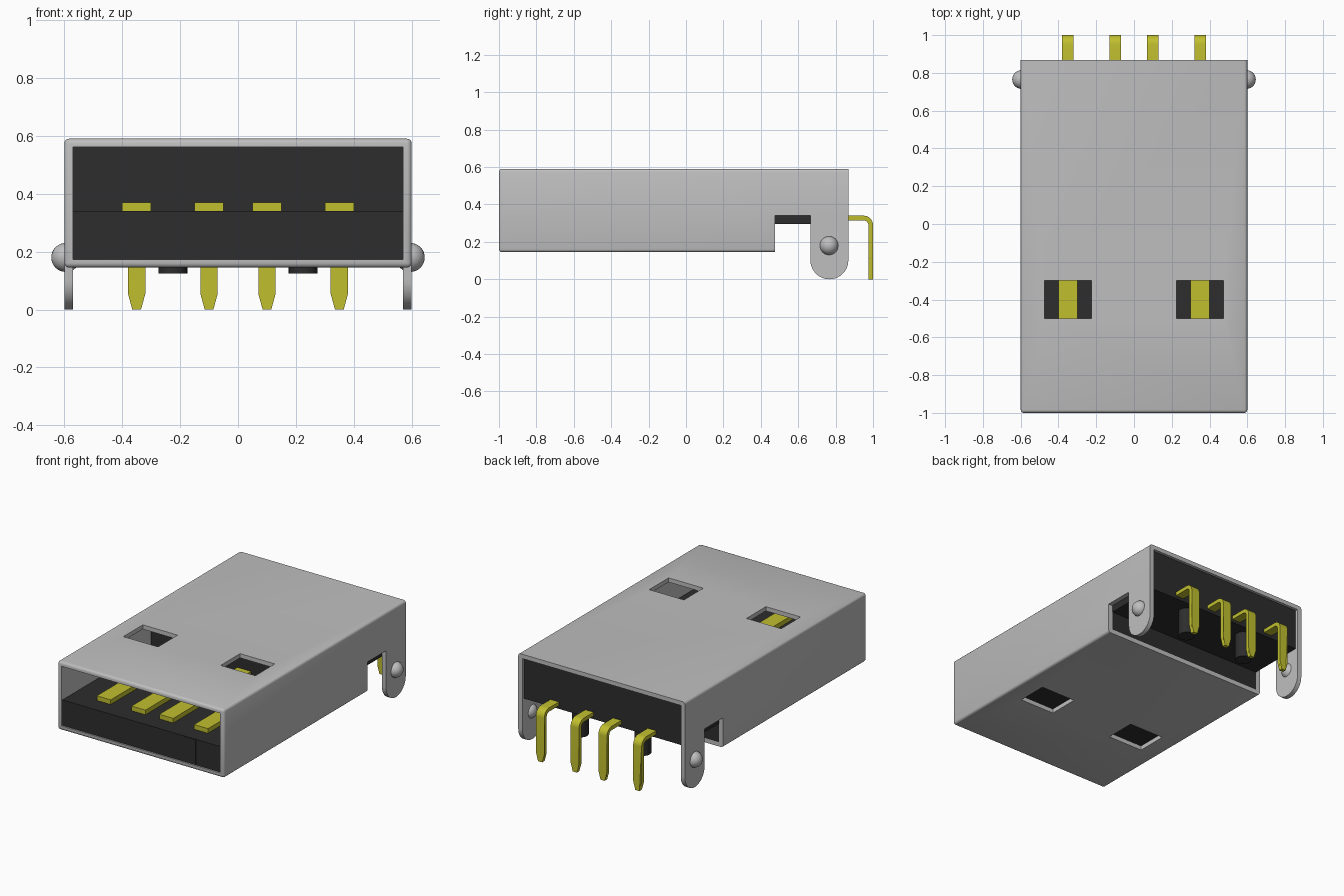
import bpy, bmesh, math

if "Cube" in bpy.data.objects:
    bpy.data.objects.remove(bpy.data.objects["Cube"])


def material(name, rgb):
    m = bpy.data.materials.new(name)
    m.diffuse_color = (*rgb, 1)
    m.use_nodes = True
    m.node_tree.nodes["Principled BSDF"].inputs["Base Color"].default_value = m.diffuse_color
    return m


STEEL = material("steel grey", (0.52, 0.52, 0.52))
BLACK = material("black plastic", (0.026, 0.026, 0.026))
GOLD = material("gold contact", (0.53, 0.52, 0.028))


def finish(bm, name, mat, smooth=False):
    bmesh.ops.recalc_face_normals(bm, faces=bm.faces)
    me = bpy.data.meshes.new(name)
    bm.to_mesh(me)
    bm.free()
    ob = bpy.data.objects.new(name, me)
    bpy.context.collection.objects.link(ob)
    if mat:
        me.materials.append(mat)
    if smooth:
        shade(ob)
    return ob


def shade(ob):
    bpy.ops.object.select_all(action='DESELECT')
    bpy.context.view_layer.objects.active = ob
    ob.select_set(True)
    bpy.ops.object.shade_smooth_by_angle(angle=math.radians(32))


def box_bm(x, y, z):
    bm = bmesh.new()
    bmesh.ops.create_cube(bm, size=1)
    for v in bm.verts:
        for i, (a, b) in enumerate((x, y, z)):
            v.co[i] = a if v.co[i] < 0 else b
    return bm


def box(name, x, y, z, mat=None):
    return finish(box_bm(x, y, z), name, mat)


def prism_bm(points, x0, x1):
    """Extrude a (y, z) profile along x."""
    bm = bmesh.new()
    face = bm.faces.new([bm.verts.new((x0, y, z)) for y, z in points])
    new = bmesh.ops.extrude_face_region(bm, geom=[face])["geom"]
    for v in new:
        if isinstance(v, bmesh.types.BMVert):
            v.co.x = x1
    return bm


def arc(cy, cz, r, a0, a1, n):
    return [(cy + r * math.cos(math.radians(a0 + (a1 - a0) * i / n)),
             cz + r * math.sin(math.radians(a0 + (a1 - a0) * i / n))) for i in range(n + 1)]


# Metal shell: rounded box, hollowed, opened under the rear, four windows
bm = box_bm((-0.6, 0.6), (-1, 0.868), (0.145, 0.59))
edges = [e for e in bm.edges if not all(v.co.y > 0.8 for v in e.verts)]
bmesh.ops.bevel(bm, geom=edges, offset=0.016, segments=3, affect='EDGES', profile=0.5)
shell = finish(bm, "shell", STEEL)
cutters = [box("cut_hollow", (-0.57, 0.57), (-1.2, 1.2), (0.173, 0.562)),
           box("cut_rear", (-0.8, 0.8), (0.475, 1.2), (0, 0.34))]
for s in (-1, 1):
    cutters.append(box("cut_window", (s * 0.35 - 0.125, s * 0.35 + 0.125),
                       (-0.5, -0.3), (0, 0.8)))
bpy.context.view_layer.objects.active = shell
for c in cutters:
    mod = shell.modifiers.new("cut", 'BOOLEAN')
    mod.operation, mod.solver, mod.object = 'DIFFERENCE', 'EXACT', c
    bpy.ops.object.modifier_apply(modifier=mod.name)
    bpy.data.objects.remove(c)
shell.data.materials.clear()
shell.data.materials.append(STEEL)
shade(shell)

# Plastic body: tongue in front, full block behind, stepped underside
profile = [(-0.99, 0.173), (0.475, 0.173), (0.475, 0.295), (0.85, 0.295),
           (0.85, 0.562), (-0.08, 0.562), (-0.08, 0.34), (-0.99, 0.34)]
finish(prism_bm(profile, -0.57, 0.57), "plastic_body", BLACK)
box("front_panel", (0.305, 0.39), (-0.993, -0.98), (0.175, 0.338), BLACK)

for s, side in ((-1, "left"), (1, "right")):
    # Rounded mounting tab
    tab = [(0.868, 0.34), (0.665, 0.34)] + arc(0.7665, 0.1015, 0.1015, 180, 360, 20)
    finish(prism_bm(tab, s * 0.57, s * 0.6), side + "_tab", STEEL, True)
    # Round bump on the tab
    bm = bmesh.new()
    bmesh.ops.create_uvsphere(bm, u_segments=24, v_segments=16, radius=0.05)
    bmesh.ops.translate(bm, verts=bm.verts, vec=(s * 0.595, 0.765, 0.18))
    finish(bm, side + "_bump", STEEL, True)
    # Locating peg under the body
    bm = bmesh.new()
    bmesh.ops.create_cone(bm, cap_ends=True, segments=24, radius1=0.05, radius2=0.05, depth=0.185)
    bmesh.ops.translate(bm, verts=bm.verts, vec=(s * 0.225, 0.765, 0.2175))
    finish(bm, side + "_peg", BLACK, True)

# Flat contacts on the tongue and bent, tapered pins at the rear
pin = ([(0.84, 0.34)] + arc(0.95, 0.29, 0.05, 90, 0, 8) + [(1, 0.055), (1, 0), (0.975, 0), (0.975, 0.055)]
       + arc(0.95, 0.29, 0.025, 0, 90, 8) + [(0.84, 0.315)])
for i, x in enumerate((-0.35, -0.1, 0.1, 0.35), 1):
    box(f"contact_{i}", (x - 0.05, x + 0.05), (-0.88, -0.07), (0.33, 0.37), GOLD)
    bm = prism_bm(pin, -0.03, 0.03)
    for v in bm.verts:
        if v.co.z < 0.01:
            v.co.x *= 0.5
        v.co.x += x
    finish(bm, f"pin_{i}", GOLD, True)
